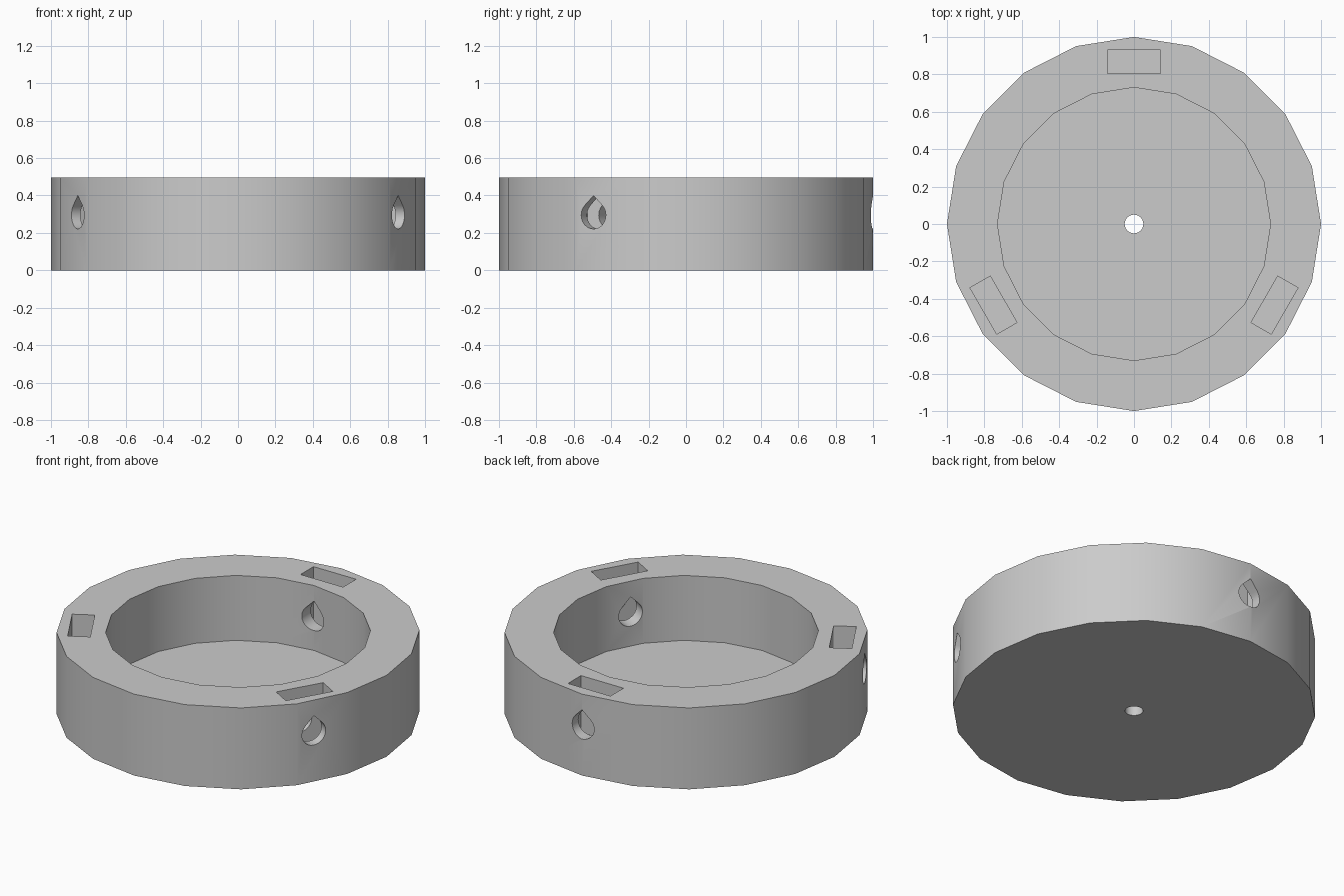
import bpy, bmesh, math
from mathutils import Matrix

if "Cube" in bpy.data.objects:
    bpy.data.objects.remove(bpy.data.objects["Cube"], do_unlink=True)

HEIGHT, FLOOR = 0.495, 0.10

grey = bpy.data.materials.new("light grey")
grey.use_nodes = True
colour = (0.6, 0.6, 0.6, 1)
grey.diffuse_color = colour
grey.node_tree.nodes["Principled BSDF"].inputs["Base Color"].default_value = colour


def circle(radius, sides):
    return [(radius * math.cos(math.tau * i / sides),
             radius * math.sin(math.tau * i / sides)) for i in range(sides)]


def prism(name, outline, low, high, matrix=Matrix()):
    """Extrude a closed outline along local z, then place it."""
    bm = bmesh.new()
    face = bm.faces.new([bm.verts.new((x, y, low)) for x, y in outline])
    made = bmesh.ops.extrude_face_region(bm, geom=[face])["geom"]
    top = [v for v in made if isinstance(v, bmesh.types.BMVert)]
    bmesh.ops.translate(bm, verts=top, vec=(0, 0, high - low))
    bmesh.ops.transform(bm, matrix=matrix, verts=bm.verts)
    bmesh.ops.recalc_face_normals(bm, faces=bm.faces)
    mesh = bpy.data.meshes.new(name)
    bm.to_mesh(mesh)
    bm.free()
    mesh.materials.append(grey)
    obj = bpy.data.objects.new(name, mesh)
    bpy.context.collection.objects.link(obj)
    return obj


# Round tray body
body = prism("round_tray", circle(1, 20), 0, HEIGHT)

# Inner well and central floor hole
cutters = [prism("well_cutter", circle(0.73, 20), FLOOR, 0.8),
           prism("centre_hole_cutter", circle(0.05, 24), -0.2, 0.3)]

# Teardrop outline: three quarters of a circle closed by a point on top (up is -x)
R, HOLE_Z = 0.074, 0.295
teardrop = [(-R * math.sin(math.radians(d)), R * math.cos(math.radians(d)))
            for d in range(-225, 46, 15)]
teardrop.append((-R * math.sqrt(2), 0))
slot = [(0.805, -0.143), (0.93, -0.143), (0.93, 0.143), (0.805, 0.143)]

# Three radial screw holes, each with a nut slot open at the rim
for angle in (90, 210, 330):
    turn = Matrix.Rotation(math.radians(angle), 4, "Z")
    aim = (turn @ Matrix.Translation((0, 0, HOLE_Z))
           @ Matrix.Rotation(math.radians(90), 4, "Y"))
    cutters.append(prism("screw_hole_cutter", teardrop, 0.6, 1.1, aim))
    cutters.append(prism("nut_slot_cutter", slot, 0.15, 0.8, turn))

bpy.ops.object.select_all(action="DESELECT")
bpy.context.view_layer.objects.active = body
body.select_set(True)
for cutter in cutters:
    mod = body.modifiers.new(cutter.name, "BOOLEAN")
    mod.operation = "DIFFERENCE"
    mod.solver = "EXACT"
    mod.object = cutter
    bpy.ops.object.modifier_apply(modifier=mod.name)
    bpy.data.objects.remove(cutter, do_unlink=True)

# Soft curved walls, crisp rims
bpy.ops.object.shade_smooth_by_angle(angle=math.radians(30))
